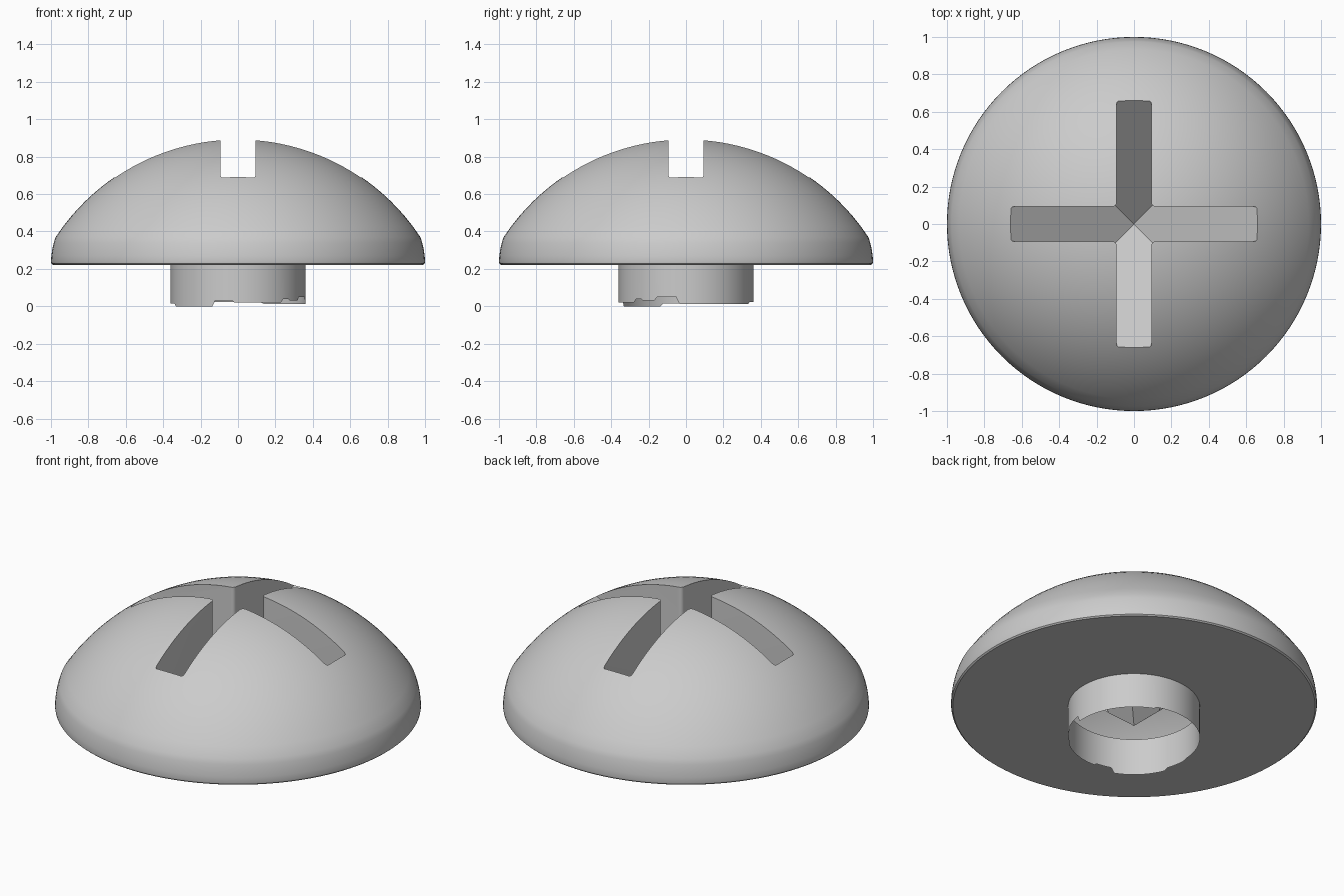
import bpy, bmesh
from math import sin, cos, pi, sqrt, degrees, atan2

if "Cube" in bpy.data.objects:
    bpy.data.objects.remove(bpy.data.objects["Cube"])

SEG = 128


def make_object(name, bm):
    bmesh.ops.recalc_face_normals(bm, faces=bm.faces)
    mesh = bpy.data.meshes.new(name)
    bm.to_mesh(mesh)
    bm.free()
    obj = bpy.data.objects.new(name, mesh)
    bpy.context.collection.objects.link(obj)
    return obj


def lathe(name, profile):
    bm = bmesh.new()
    rings = []
    for r, z in profile:
        if r == 0:
            rings.append([bm.verts.new((0, 0, z))] * SEG)
        else:
            rings.append([bm.verts.new((r * cos(2 * pi * i / SEG), r * sin(2 * pi * i / SEG), z))
                          for i in range(SEG)])
    for a, b in zip(rings, rings[1:]):
        for i in range(SEG):
            j = (i + 1) % SEG
            bm.faces.new(list(dict.fromkeys((a[i], a[j], b[j], b[i]))))
    bm.faces.new(rings[-1])
    return make_object(name, bm)


# Domed head with rolled rim, flat underside and short stub
APEX, R = 0.895, 1.168
profile = []
for k in range(25):
    r = 0.975 * k / 24
    profile.append((r, APEX - R + sqrt(R * R - r * r)))
profile += [(0.985, 0.34), (0.993, 0.305), (0.998, 0.27), (1.0, 0.24),
            (0.998, 0.229), (0.99, 0.222), (0.36, 0.222), (0.36, 0.0)]
head = lathe("screw_head", profile)

# Cross recess cutter: straight walls, floor sloping down to a central point
W, END, TIP, SLOPE, F = 0.093, 0.662, 0.10, 0.895, 0.022


def arc(cx, cy, a0, a1, n=4):
    return [(cx + F * cos(a0 + (a1 - a0) * k / n), cy + F * sin(a0 + (a1 - a0) * k / n))
            for k in range(n + 1)]


arm = arc(W + F, -W - F, 3 * pi / 4, pi / 2, 3)
arm += arc(END - F, -W + F, -pi / 2, 0)
arm += arc(END - F, W - F, 0, pi / 2)
arm += arc(W + F, W + F, -pi / 2, -3 * pi / 4, 3)

bm = bmesh.new()
tip = bm.verts.new((0, 0, TIP))
floors, tops = [], []
for q in range(4):
    c, s = [(1, 0), (0, 1), (-1, 0), (0, -1)][q]
    lo, hi = [], []
    for x, y in arm[:-1]:
        px, py = c * x - s * y, s * x + c * y
        lo.append(bm.verts.new((px, py, TIP + SLOPE * x)))
        hi.append(bm.verts.new((px, py, 1.3)))
    floors.append(lo)
    tops += hi
for q in range(4):
    bm.faces.new([tip] + floors[q] + [floors[(q + 1) % 4][0]])
lows = [v for lo in floors for v in lo]
for i in range(len(lows)):
    j = (i + 1) % len(lows)
    bm.faces.new((lows[i], lows[j], tops[j], tops[i]))
bm.faces.new(tops)
cutter = make_object("recess_cutter", bm)

mod = head.modifiers.new("recess", 'BOOLEAN')
mod.operation = 'DIFFERENCE'
mod.solver = 'EXACT'
mod.object = cutter
bpy.context.view_layer.objects.active = head
head.select_set(True)
bpy.ops.object.modifier_apply(modifier=mod.name)
bpy.data.objects.remove(cutter)

# Open the stub's lower end and leave a ragged broken edge
steps = [(70, 0.012), (180, 0.022), (200, 0.015), (249, 0.0), (265, 0.032),
         (310, 0.02), (318, 0.04), (332, 0.03), (352, 0.05), (361, 0.012)]
bm = bmesh.new()
bm.from_mesh(head.data)
caps = [f for f in bm.faces if all(v.co.z < 0.01 for v in f.verts)]
bmesh.ops.delete(bm, geom=caps, context='FACES')
for v in bm.verts:
    if v.co.z < 0.01:
        a = degrees(atan2(v.co.y, v.co.x)) % 360
        v.co.z = next(z for lim, z in steps if a < lim)
bm.to_mesh(head.data)
bm.free()
bpy.ops.object.shade_smooth_by_angle(angle=0.5)
